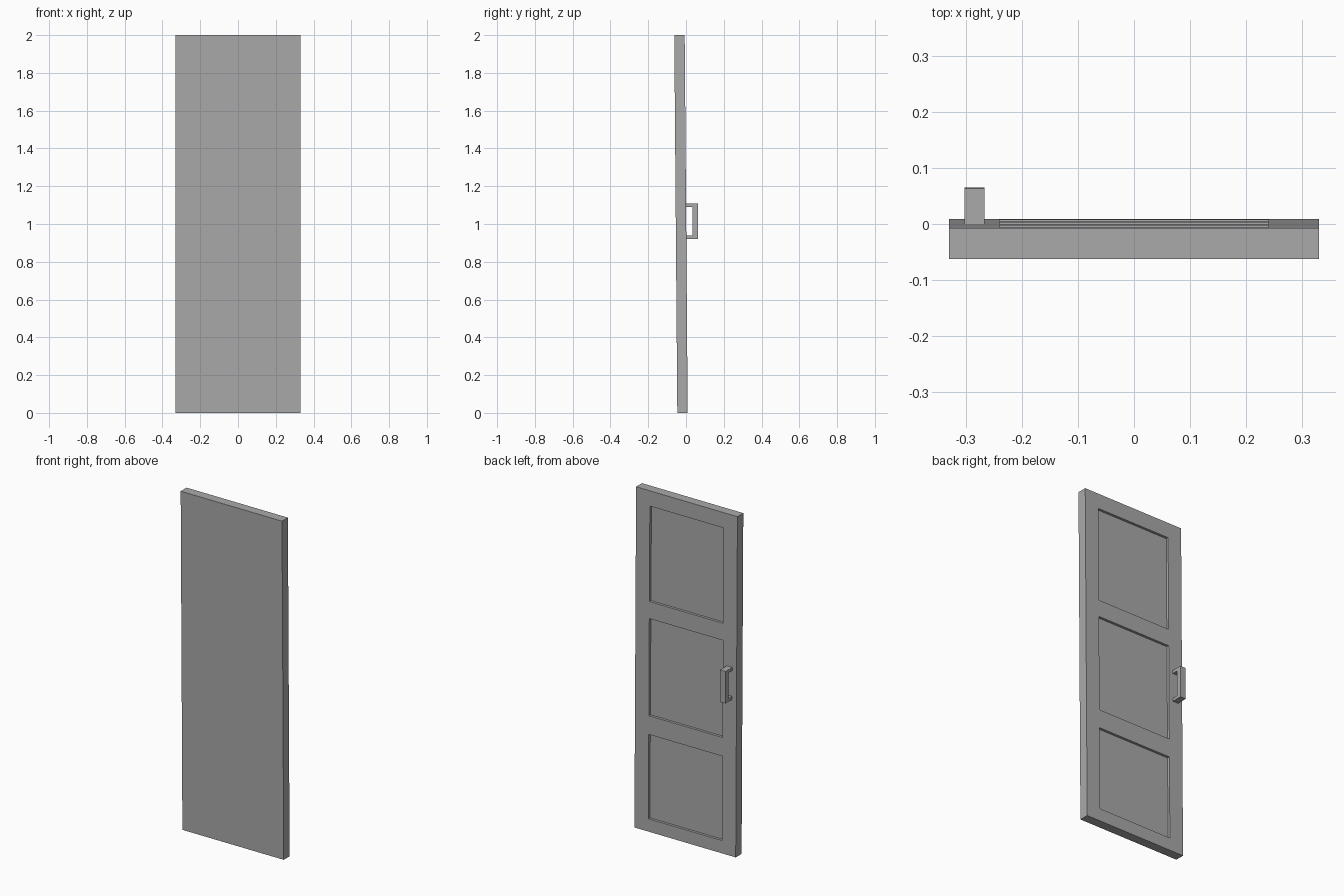
import bpy
import bmesh
from mathutils import Matrix

cube = bpy.data.objects.get("Cube")
if cube:
    bpy.data.objects.remove(cube, do_unlink=True)

# Single grey finish
grey = bpy.data.materials.new("mid_grey")
grey.use_nodes = True
colour = (0.4, 0.4, 0.4, 1)
grey.diffuse_color = colour
grey.node_tree.nodes["Principled BSDF"].inputs["Base Color"].default_value = colour

HALF_W, HEIGHT, THICK = 0.33, 2.0, 0.055
RECESS = 0.015
LEAN = -0.008          # y shift per unit of height
BACK_Y = 0.009         # back face at floor level


def finish(name, bm):
    # Lean the part with the door, then make the object
    shear = Matrix.Identity(4)
    shear[1][2] = LEAN
    bm.transform(shear)
    bmesh.ops.recalc_face_normals(bm, faces=bm.faces)
    mesh = bpy.data.meshes.new(name)
    bm.to_mesh(mesh)
    bm.free()
    mesh.materials.append(grey)
    obj = bpy.data.objects.new(name, mesh)
    bpy.context.collection.objects.link(obj)
    return obj


def extrude(bm, faces, offset):
    new = bmesh.ops.extrude_face_region(bm, geom=faces)["geom"]
    verts = [v for v in new if isinstance(v, bmesh.types.BMVert)]
    bmesh.ops.translate(bm, verts=verts, vec=offset)


# Door leaf: slab whose back is cut into stiles, rails and three recessed panels
xs = [-HALF_W, -0.24, 0.24, HALF_W]
zs = [0, 0.075, 0.57, 0.68, 1.25, 1.35, 1.91, HEIGHT]
bm = bmesh.new()
grid = [[bm.verts.new((x, BACK_Y, z)) for x in xs] for z in zs]
panels, border = [], []
for r in range(len(zs) - 1):
    for c in range(len(xs) - 1):
        face = bm.faces.new((grid[r][c], grid[r][c + 1],
                             grid[r + 1][c + 1], grid[r + 1][c]))
        (panels if c == 1 and r % 2 else border).append(face)

# Front and edges
rim = [e for e in bm.edges if e.is_boundary]
side = bmesh.ops.extrude_edge_only(bm, edges=rim)["geom"]
bmesh.ops.translate(bm, vec=(0, -THICK, 0),
                    verts=[v for v in side if isinstance(v, bmesh.types.BMVert)])
bmesh.ops.contextual_create(bm, geom=[e for e in bm.edges if e.is_boundary])

# Sink the panels
for panel in panels:
    sunk = bmesh.ops.extrude_discrete_faces(bm, faces=[panel])["faces"]
    bmesh.ops.translate(bm, verts=sunk[0].verts[:], vec=(0, -RECESS, 0))
finish("door_leaf", bm)

# Pull handle: bracket profile in y and z, given width along x
bm = bmesh.new()
profile = [(0, 0.92), (0.072, 0.92), (0.072, 1.108), (0, 1.108),
           (0, 1.09), (0.043, 1.09), (0.043, 0.938), (0, 0.938)]
face = bm.faces.new([bm.verts.new((-0.302, y, z)) for y, z in profile])
extrude(bm, [face], (0.036, 0, 0))
finish("pull_handle", bm)
